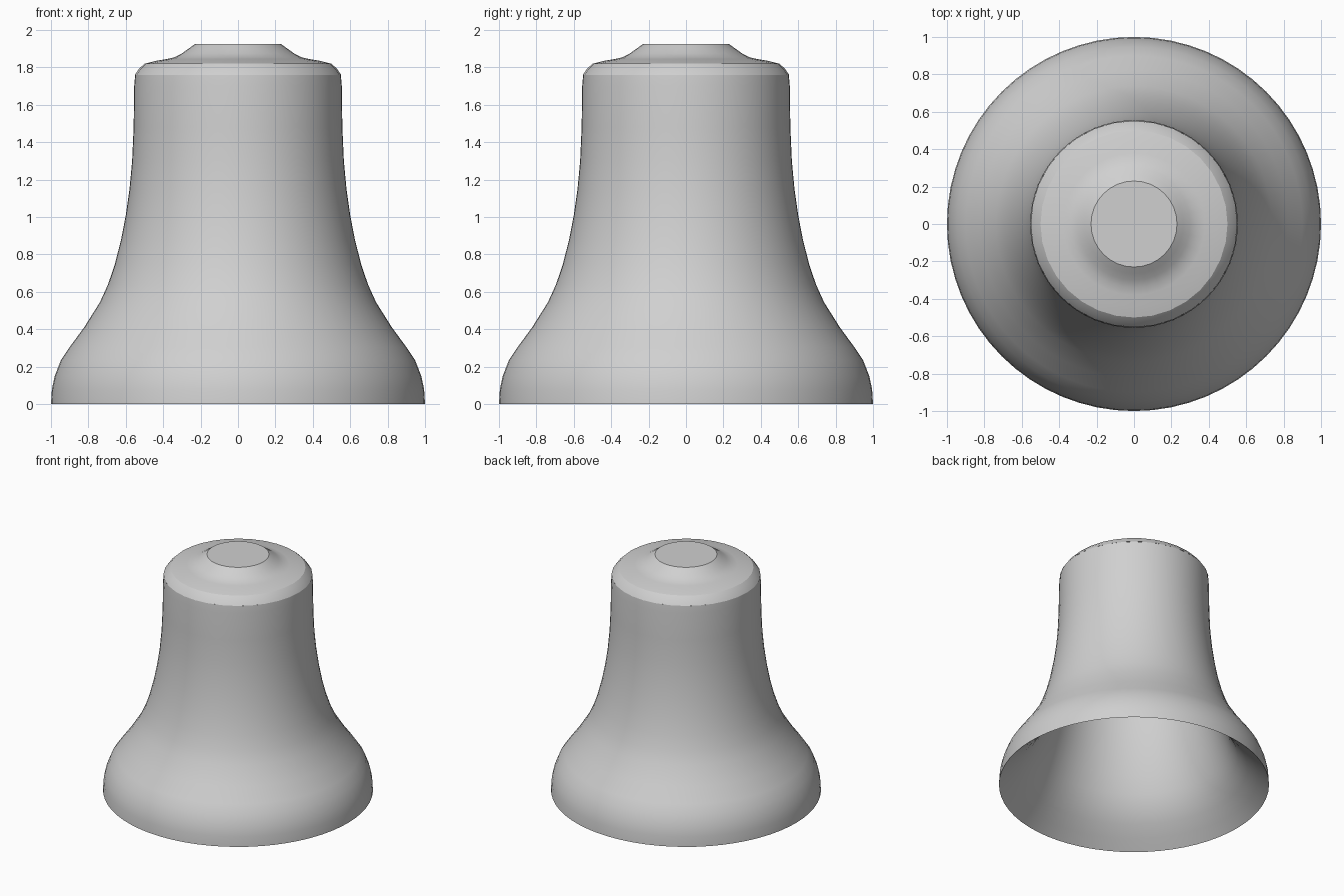
import bpy
import bmesh
from math import cos, sin, tau, radians

cube = bpy.data.objects.get("Cube")
if cube:
    bpy.data.objects.remove(cube, do_unlink=True)

# One plain grey for the whole bell
grey = bpy.data.materials.new("plain grey")
grey.use_nodes = True
colour = (0.63, 0.63, 0.63, 1)
grey.diffuse_color = colour
grey.node_tree.nodes["Principled BSDF"].inputs["Base Color"].default_value = colour


def lathe(name, profile, sides, cap=False, inward=False):
    """Turn a bottom-to-top (radius, height) profile around z."""
    bm = bmesh.new()
    rings = [[bm.verts.new((r * cos(tau * i / sides), r * sin(tau * i / sides), z))
              for i in range(sides)] for r, z in profile]
    for low, high in zip(rings, rings[1:]):
        for i in range(sides):
            j = (i + 1) % sides
            bm.faces.new((low[i], low[j], high[j], high[i]))
    if cap:
        bm.faces.new(rings[-1])
    if inward:
        bmesh.ops.reverse_faces(bm, faces=bm.faces)
    mesh = bpy.data.meshes.new(name)
    bm.to_mesh(mesh)
    bm.free()
    mesh.materials.append(grey)
    obj = bpy.data.objects.new(name, mesh)
    bpy.context.collection.objects.link(obj)
    bpy.ops.object.select_all(action="DESELECT")
    obj.select_set(True)
    bpy.context.view_layer.objects.active = obj
    bpy.ops.object.shade_smooth_by_angle(angle=radians(30))


# Outer wall: rounded lip, flare, waist and straight neck
lathe("outer_wall", [
    (1.0, 0), (0.995, 0.08), (0.98, 0.15), (0.947, 0.235), (0.9, 0.305),
    (0.823, 0.41), (0.738, 0.545), (0.695, 0.64), (0.658, 0.75), (0.625, 0.88),
    (0.6, 1.01), (0.58, 1.15), (0.566, 1.3), (0.558, 1.48), (0.555, 1.7),
    (0.55, 1.76)], 64)

# Inner wall: sloping mouth behind the lip, then a narrower throat
lathe("inner_wall", [
    (1.0, 0), (0.92, 0.07), (0.84, 0.145), (0.77, 0.23), (0.715, 0.33),
    (0.665, 0.46), (0.615, 0.62), (0.575, 0.8), (0.54, 1.0), (0.515, 1.25),
    (0.5, 1.5), (0.49, 1.72)], 64, cap=True, inward=True)

# Bevelled shoulder above the neck
lathe("shoulder", [(0.552, 1.76), (0.53, 1.792), (0.5, 1.82)], 32)

# Shallow crown rising to a flat round top
lathe("crown", [
    (0.5, 1.82), (0.44, 1.835), (0.38, 1.845), (0.34, 1.854),
    (0.3, 1.875), (0.265, 1.9), (0.23, 1.925)], 32, cap=True)
